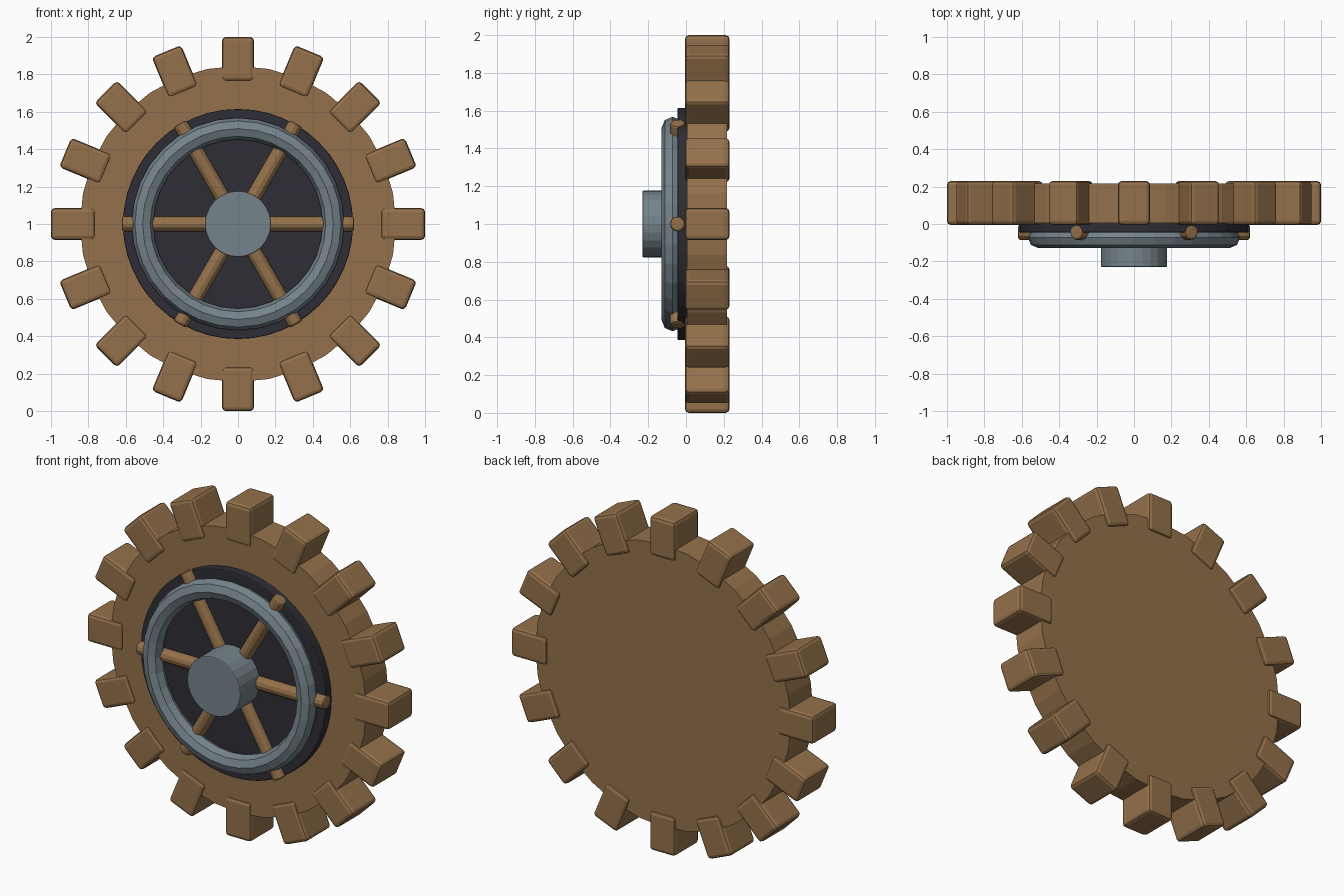
import bpy, math
from mathutils import Matrix, Vector

cube = bpy.data.objects.get("Cube")
if cube:
    bpy.data.objects.remove(cube, do_unlink=True)


def material(name, rgb):
    m = bpy.data.materials.new(name)
    m.use_nodes = True
    m.diffuse_color = (*rgb, 1)
    m.node_tree.nodes["Principled BSDF"].inputs["Base Color"].default_value = (*rgb, 1)
    return m


BROWN = material("bronze brown", (0.30, 0.165, 0.07))
GREY = material("steel grey", (0.18, 0.23, 0.26))
DARK = material("dark slate", (0.027, 0.027, 0.036))
CENTRE = Vector((0, 0, 1))


def finish(name, mat, bevel=0, segments=2):
    """Apply transforms, material and an optional rounded edge."""
    ob = bpy.context.object
    ob.name = name
    ob.data.materials.append(mat)
    bpy.ops.object.transform_apply(location=False, rotation=True, scale=True)
    if bevel:
        mod = ob.modifiers.new("rounded edges", 'BEVEL')
        mod.width, mod.segments, mod.limit_method = bevel, segments, 'ANGLE'
        mod.angle_limit = math.radians(40)
    return ob


def disc(name, mat, radius, front, back, sides, bevel=0):
    bpy.ops.mesh.primitive_cylinder_add(
        vertices=sides, radius=radius, depth=back - front,
        location=(0, (front + back) / 2, 1), rotation=(math.pi / 2, 0, 0))
    return finish(name, mat, bevel)


def around(ob, angle):
    """Turn a part about the wheel axis."""
    turn = Matrix.Rotation(angle, 4, 'Y')
    ob.matrix_world = (Matrix.Translation(CENTRE) @ turn
                       @ Matrix.Translation(-CENTRE) @ Matrix.Translation(ob.location))


# Wheel body, backing plate and hub
disc("gear_body", BROWN, 0.845, 0.005, 0.217, 32)
disc("backing_plate", DARK, 0.615, -0.045, 0.1, 48, 0.006)
disc("hub", GREY, 0.177, -0.23, 0, 24, 0.006)

# Raised ring
bpy.ops.mesh.primitive_torus_add(
    major_radius=0.51, minor_radius=0.058, major_segments=32, minor_segments=8,
    location=(0, -0.071, 1), rotation=(math.pi / 2, 0, 0))
finish("raised_ring", GREY)

# Teeth
for i in range(16):
    bpy.ops.mesh.primitive_cube_add(size=1, location=(0, 0.1125, 1.882),
                                    scale=(0.17, 0.235, 0.236))
    around(finish(f"tooth_{i + 1}", BROWN, 0.02), math.tau * i / 16)

# Spokes run from rim to rim through the hub
for i in range(3):
    bpy.ops.mesh.primitive_cylinder_add(vertices=12, radius=0.04, depth=1.24,
                                        location=(0, -0.045, 1),
                                        rotation=(0, math.pi / 2, 0))
    around(finish(f"spoke_{i + 1}", BROWN, 0.012), math.pi * i / 3)
